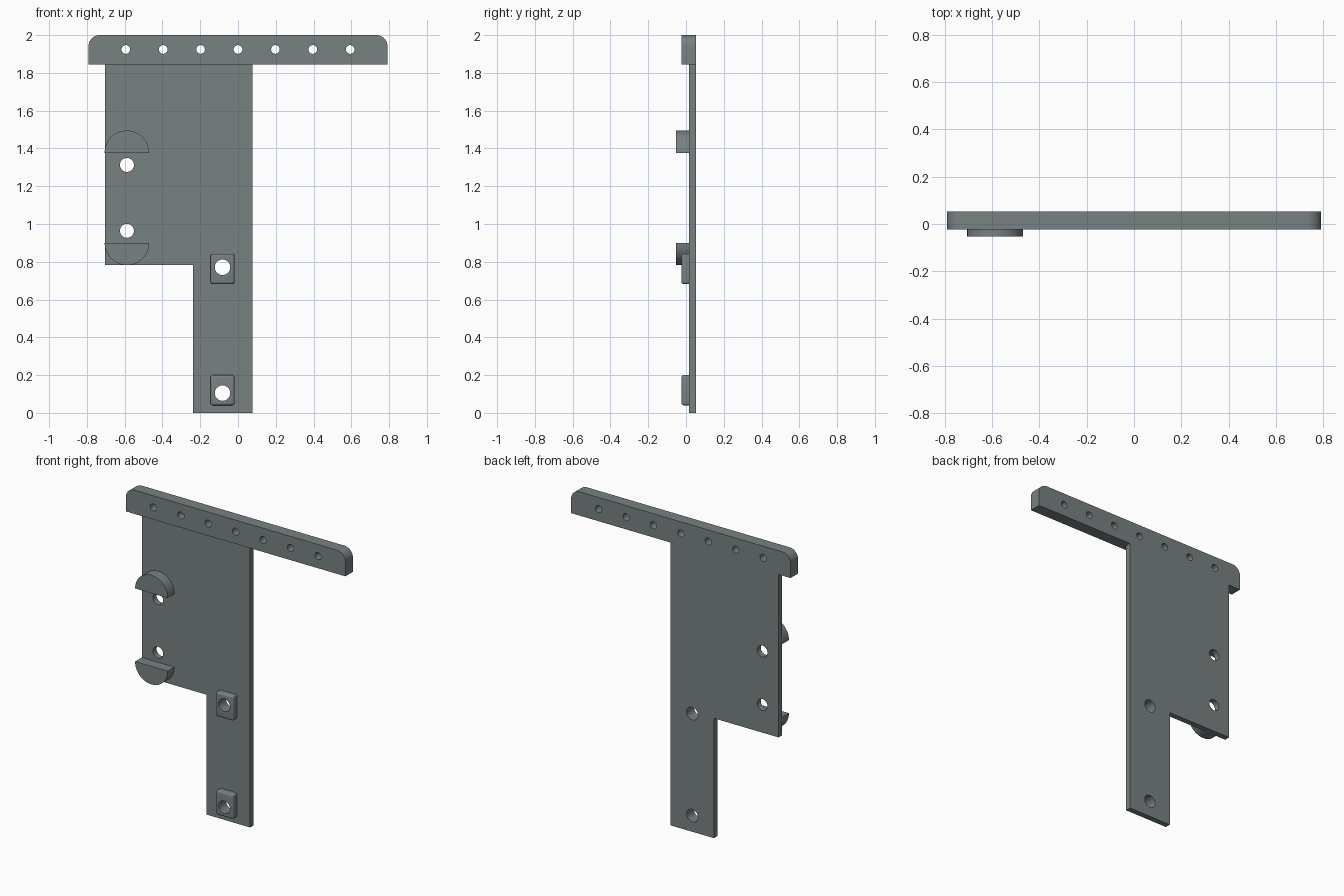
import bpy, bmesh, math

if "Cube" in bpy.data.objects:
    bpy.data.objects.remove(bpy.data.objects["Cube"])

steel = bpy.data.materials.new("grey_steel")
steel.diffuse_color = (0.19, 0.22, 0.222, 1)
steel.use_nodes = True
steel.node_tree.nodes["Principled BSDF"].inputs["Base Color"].default_value = steel.diffuse_color

BACK, PLATE_FRONT, RAIL_FRONT, CLIP_FRONT = 0.053, 0.016, -0.024, -0.053


def extrude(name, outline, y0, y1):
    """Extrude an (x, z) outline from y0 to y1."""
    bm = bmesh.new()
    face = bm.faces.new([bm.verts.new((x, y0, z)) for x, z in outline])
    new = bmesh.ops.extrude_face_region(bm, geom=[face])["geom"]
    bmesh.ops.translate(bm, vec=(0, y1 - y0, 0),
                        verts=[v for v in new if isinstance(v, bmesh.types.BMVert)])
    bmesh.ops.recalc_face_normals(bm, faces=bm.faces)
    mesh = bpy.data.meshes.new(name)
    bm.to_mesh(mesh)
    bm.free()
    mesh.materials.append(steel)
    ob = bpy.data.objects.new(name, mesh)
    bpy.context.collection.objects.link(ob)
    return ob


def arc(cx, cz, r, a0, a1, n):
    return [(cx + r * math.cos(math.radians(a0 + (a1 - a0) * i / n)),
             cz + r * math.sin(math.radians(a0 + (a1 - a0) * i / n))) for i in range(n + 1)]


def drill(ob, holes, r):
    """Cut round through-holes along y."""
    for x, z in holes:
        cutter = extrude("hole_cutter", arc(x, z, r, 0, 360, 32)[:-1], -0.2, 0.2)
        cutter.hide_render = True
        mod = ob.modifiers.new("hole", "BOOLEAN")
        mod.operation, mod.solver, mod.object = "DIFFERENCE", "EXACT", cutter
        bpy.context.view_layer.objects.active = ob
        bpy.ops.object.modifier_apply(modifier=mod.name)
        bpy.data.objects.remove(cutter)


def smooth(ob):
    bpy.ops.object.select_all(action="DESELECT")
    ob.select_set(True)
    bpy.context.view_layer.objects.active = ob
    bpy.ops.object.shade_smooth_by_angle(angle=math.radians(30))


pad_holes = [(-0.082, 0.771), (-0.082, 0.105)]
clip_x = -0.588

# Stepped back plate
plate = extrude("back_plate", [(-0.705, 1.845), (-0.705, 0.782), (-0.238, 0.782),
                               (-0.238, 0), (0.076, 0), (0.076, 1.845)], PLATE_FRONT, BACK)
drill(plate, [(clip_x, 1.313), (clip_x, 0.964)], 0.037)
drill(plate, pad_holes, 0.041)
smooth(plate)

# Top rail with rounded upper corners and a row of holes
rail = extrude("top_rail", [(-0.792, 1.845), (0.792, 1.845)]
               + arc(0.732, 1.94, 0.06, 0, 90, 10)
               + arc(-0.732, 1.94, 0.06, 90, 180, 10), RAIL_FRONT, BACK)
drill(rail, [(i * 0.198, 1.924) for i in range(-3, 4)], 0.023)
smooth(rail)

# Half-round clips
smooth(extrude("upper_clip", arc(clip_x, 1.377, 0.118, 0, 180, 32), CLIP_FRONT, PLATE_FRONT))
smooth(extrude("lower_clip", arc(clip_x, 0.9, 0.118, 180, 360, 32), CLIP_FRONT, PLATE_FRONT))

# Mounting pads with softened front edges
for name, (x, z) in zip(("upper_pad", "lower_pad"), pad_holes):
    cz = z - 0.009 if name == "upper_pad" else z + 0.015
    pad = extrude(name, [(x - 0.063, cz - 0.08), (x + 0.063, cz - 0.08),
                         (x + 0.063, cz + 0.08), (x - 0.063, cz + 0.08)],
                  RAIL_FRONT, PLATE_FRONT)
    bm = bmesh.new()
    bm.from_mesh(pad.data)
    edges = [e for e in bm.edges if any(v.co.y < 0 for v in e.verts)]
    bmesh.ops.bevel(bm, geom=edges, offset=0.012, segments=4, profile=0.5, affect="EDGES")
    bm.to_mesh(pad.data)
    bm.free()
    drill(pad, [(x, z)], 0.041)
    smooth(pad)
